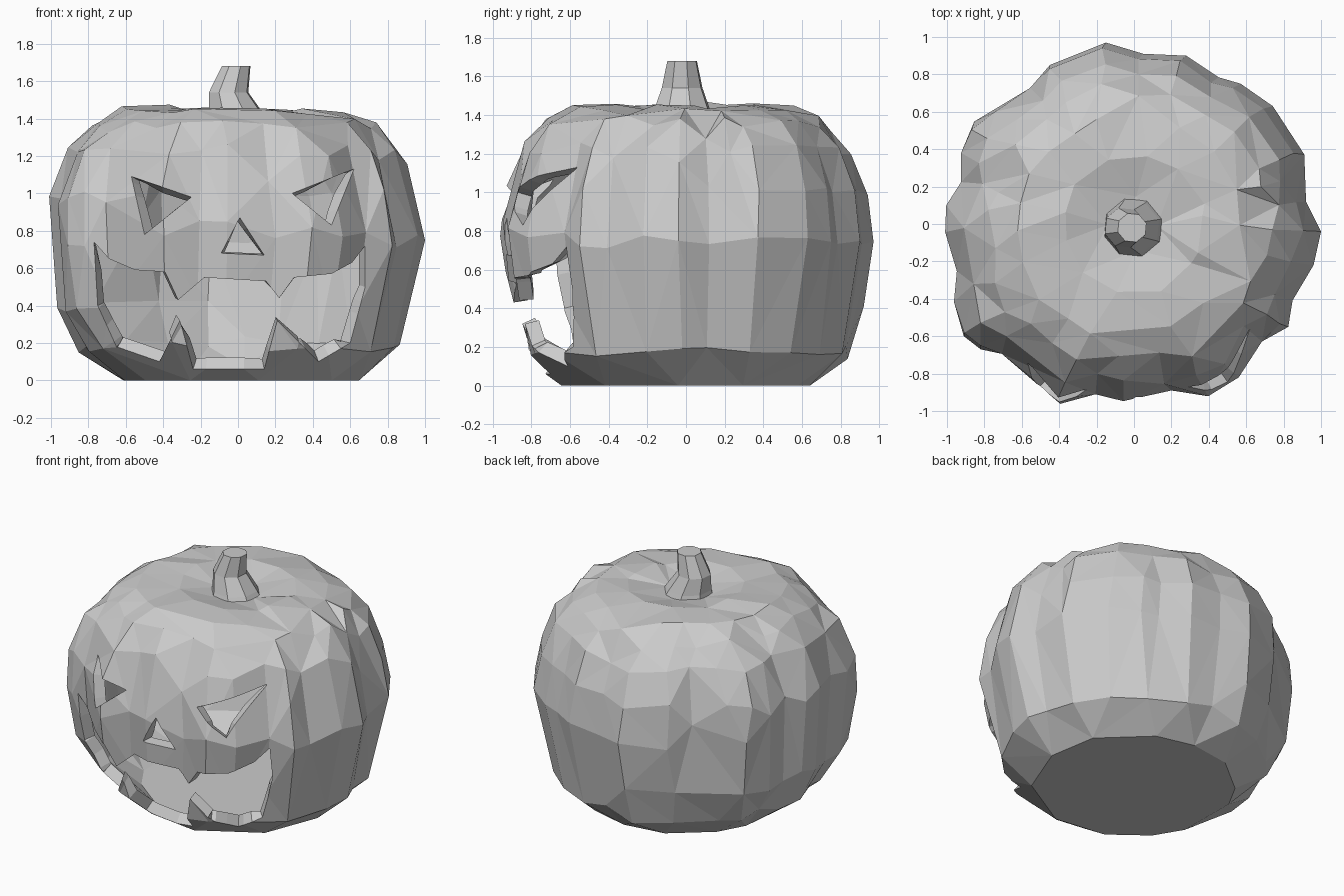
import bpy, bmesh, math, random
from mathutils import Vector
from mathutils.bvhtree import BVHTree

if "Cube" in bpy.data.objects:
    bpy.data.objects.remove(bpy.data.objects["Cube"])

random.seed(4)
# Lobed outline seen from above, counter-clockwise
OUTLINE = [(1, -.04), (.92, .12), (.91, .26), (.905, .39), (.8, .55), (.72, .65), (.57, .75), (.45, .78),
           (.28, .9), (.05, .91), (-.15, .97), (-.3, .91), (-.45, .85), (-.53, .75), (-.66, .66),
           (-.76, .61), (-.87, .52), (-.92, .37), (-.92, .22), (-1, .1), (-1, -.06), (-.94, -.25),
           (-.96, -.42), (-.91, -.6), (-.82, -.67), (-.7, -.7), (-.55, -.84), (-.38, -.96), (-.2, -.91),
           (-.04, -.95), (.2, -.89), (.4, -.92), (.56, -.82), (.69, -.62), (.83, -.55), (.85, -.4), (.96, -.22)]
# Side profile: scale, height, strength of the lobes, sideways shift
PROFILE = [(.69, 0, 0, 0), (.89, .17, .4, 0), (.955, .4, .8, -.025), (1, .75, 1, 0), (.97, 1.0, 1, -.025),
           (.88, 1.23, 1, -.02), (.77, 1.36, .8, -.02), (.62, 1.435, .6, -.02), (.4, 1.45, .3, 0),
           (.15, 1.4, 0, 0)]


def skin_rings(rings):
    bm = bmesh.new()
    rows = [[bm.verts.new(p) for p in ring] for ring in rings]
    n = len(rows[0])
    for a, b in zip(rows, rows[1:]):
        for i in range(n):
            j = (i + 1) % n
            bm.faces.new((a[i], a[j], b[j], b[i]))
    bm.faces.new(rows[0][::-1])
    bm.faces.new(rows[-1])
    bmesh.ops.recalc_face_normals(bm, faces=bm.faces)
    return bm


def add_object(name, bm):
    me = bpy.data.meshes.new(name)
    bm.to_mesh(me)
    bm.free()
    ob = bpy.data.objects.new(name, me)
    bpy.context.collection.objects.link(ob)
    return ob


def apply_modifiers(ob):
    dg = bpy.context.evaluated_depsgraph_get()
    me = bpy.data.meshes.new_from_object(ob.evaluated_get(dg))
    ob.modifiers.clear()
    ob.data = me


def carve(ob, cutter):
    mod = ob.modifiers.new("carve", 'BOOLEAN')
    mod.operation = 'DIFFERENCE'
    mod.solver = 'EXACT'
    mod.object = cutter
    apply_modifiers(ob)
    bpy.data.objects.remove(cutter)


def prism(name, points, back):
    return add_object(name, skin_rings([[(x, y, z) for x, z in points] for y in (-1.3, back)]))


# Pumpkin body, jittered and thinned into irregular facets
rings = []
for s, z, k, shift in PROFILE:
    ring = []
    wobble = 0 if z in (0, 1.4) else .014 if z > 1.4 else .035
    for x, y in OUTLINE:
        p = Vector((x, y, 0))
        p = p.normalized() * (k * p.length + (1 - k) * .93) * s
        dz = random.uniform(-wobble, wobble) - (.03 * p.x if z > 1.4 else 0)
        ring.append((p.x + shift, p.y, z + dz))
    rings.append(ring)
bm = skin_rings(rings)
bmesh.ops.triangulate(bm, faces=[f for f in bm.faces if len(f.verts) == 4])
body = add_object("pumpkin_body", bm)
tri = body.modifiers.new("facets", 'DECIMATE')
tri.ratio = .5
tri.use_collapse_triangulate = True
apply_modifiers(body)

# Remember the uncut skin
bm = bmesh.new()
bm.from_mesh(body.data)
bmesh.ops.triangulate(bm, faces=bm.faces)
skin = BVHTree.FromBMesh(bm)
bm.to_mesh(body.data)
bm.free()

# Carved eyes, nose and toothed mouth
MOUTH = [(-.77, .74), (-.69, .65), (-.55, .59), (-.39, .58), (-.32, .43), (-.18, .55), (.15, .53),
         (.22, .44), (.3, .55), (.5, .57), (.61, .63), (.68, .72), (.68, .5), (.6, .2), (.43, .1),
         (.21, .32), (.14, .06), (-.24, .06), (-.31, .32), (-.42, .1), (-.65, .18), (-.75, .4)]
for name, points in [
        ("left_eye_cutter", [(-.57, 1.09), (-.25, .98), (-.5, .78)]),
        ("right_eye_cutter", [(.62, 1.13), (.29, 1.0), (.5, .83)]),
        ("nose_cutter", [(.01, .87), (-.09, .68), (.14, .67)]),
        ("mouth_cutter", MOUTH)]:
    carve(body, prism(name, points, -.3))

# Keep only the outer skin, then give it a wall so the pumpkin is hollow
bm = bmesh.new()
bm.from_mesh(body.data)
bmesh.ops.triangulate(bm, faces=bm.faces)
inner = [f for f in bm.faces if skin.find_nearest(f.calc_center_median())[3] > .001]
bmesh.ops.delete(bm, geom=inner, context='FACES')
bmesh.ops.remove_doubles(bm, verts=bm.verts, dist=.001)
bm.to_mesh(body.data)
bm.free()
wall = body.modifiers.new("wall", 'SOLIDIFY')
wall.thickness = .075
wall.offset = -1
apply_modifiers(body)

# Crooked stem with a flared foot and a narrow top
rings = []
for cx, r, z in [(0, .17, 1.38), (-.01, .15, 1.43), (-.05, .11, 1.54), (-.01, .08, 1.68)]:
    rings.append([(cx + r * math.cos(i * math.pi / 4 + .3), -.02 + r * math.sin(i * math.pi / 4 + .3), z)
                  for i in range(8)])
add_object("stem", skin_rings(rings))
